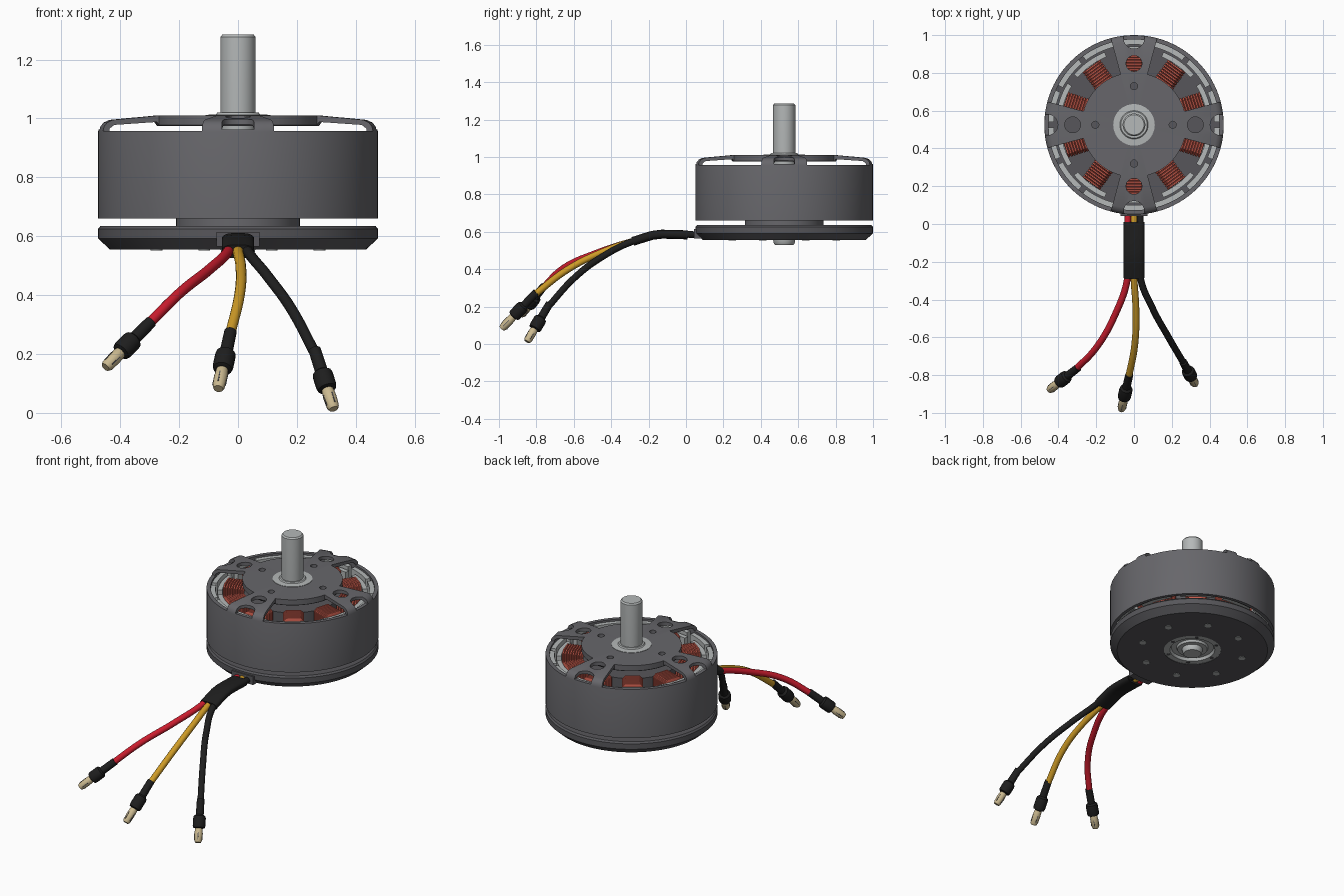
import bpy, bmesh, math
from mathutils import Vector, Matrix

if "Cube" in bpy.data.objects:
    bpy.data.objects.remove(bpy.data.objects["Cube"])

CY = 0.525  # motor axis in y
def mat(name, r, g, b):
    m = bpy.data.materials.new(name)
    m.diffuse_color = (r, g, b, 1)
    m.use_nodes = True
    m.node_tree.nodes["Principled BSDF"].inputs["Base Color"].default_value = m.diffuse_color
    return m
GRAY = mat("bell_gray", .135, .134, .146)
DARK = mat("base_gray", .095, .094, .103)
METAL = mat("light_metal", .46, .48, .48)
COPPER = mat("copper", .60, .11, .075)
RED = mat("red", .60, .012, .027)
YELLOW = mat("yellow", .62, .33, .02)
BLACK = mat("black", .013, .013, .013)
GOLD = mat("gold", .60, .49, .28)

def smooth(ob, angle=35):
    bpy.ops.object.select_all(action='DESELECT')
    ob.select_set(True)
    bpy.context.view_layer.objects.active = ob
    bpy.ops.object.shade_smooth_by_angle(angle=math.radians(angle))

def finish(bm, name, material, loc=(0, CY, 0)):
    bmesh.ops.recalc_face_normals(bm, faces=bm.faces)
    me = bpy.data.meshes.new(name)
    bm.to_mesh(me)
    bm.free()
    me.materials.append(material)
    ob = bpy.data.objects.new(name, me)
    bpy.context.collection.objects.link(ob)
    ob.location = loc
    smooth(ob)
    return ob

def loft(bm, rings, closed=False):
    """Skin a list of point rings; cap the ends unless closed."""
    vs = [[bm.verts.new(p) for p in r] for r in rings]
    n = len(vs[0])
    for a, b in zip(vs, vs[1:] + vs[:1] if closed else vs[1:]):
        for i in range(n):
            j = (i + 1) % n
            bm.faces.new((a[i], a[j], b[j], b[i]))
    if not closed:
        bm.faces.new(vs[0][::-1])
        bm.faces.new(vs[-1])

def circle(r, z, n=96):
    return [(r * math.cos(i * math.tau / n), r * math.sin(i * math.tau / n), z) for i in range(n)]

def lathe(name, profile, material, closed=False, n=96):
    bm = bmesh.new()
    loft(bm, [circle(r, z, n) for r, z in profile], closed)
    return finish(bm, name, material)

def arc(r, a0, a1, n=12, cx=0, cy=0):
    return [(cx + r * math.cos(math.radians(a0 + (a1 - a0) * i / n)),
             cy + r * math.sin(math.radians(a0 + (a1 - a0) * i / n))) for i in range(n + 1)]

def sector(r0, r1, a0, a1):
    return arc(r0, a0, a1) + arc(r1, a1, a0)

def prisms(bm, outline, z0, z1, angles):
    """Extruded outline repeated around the axis."""
    for a in angles:
        rot = Matrix.Rotation(math.radians(a), 3, 'Z')
        loft(bm, [[rot @ Vector((x, y, z)) for x, y in outline] for z in (z0, z1)])

QUARTERS = (0, 90, 180, 270)
SLOTS = [90 + 36 * k for k in range(10)]

# rotor bell: thin wall and domed cap, with windows, holes and slots cut out
bell = lathe("rotor_bell", [(.455, .66), (.475, .66), (.475, .955), (.471, .972), (.46, .986),
                            (.44, .995), (.28, 1.01), (.05, 1.01), (.05, .975), (.275, .975),
                            (.285, .988), (.435, .978), (.452, .965)], GRAY, closed=True)
bm = bmesh.new()
prisms(bm, sector(.277, .6, 15, 75), .957, 1.1, QUARTERS)
prisms(bm, arc(.042, 0, 345, 23, cx=.325), .9, 1.1, QUARTERS)
prisms(bm, arc(.019, 0, 337.5, 15, cx=.205), .9, 1.1, QUARTERS)
prisms(bm, [(.6, .055)] + arc(.055, 90, 270, 10, cx=.458) + [(.6, -.055)], .962, 1.1, QUARTERS)
cutter = finish(bm, "bell_cutter", GRAY)
cutter.hide_render = True
mod = bell.modifiers.new("cut", 'BOOLEAN')
mod.operation = 'DIFFERENCE'
mod.solver = 'EXACT'
mod.object = cutter
bpy.context.view_layer.objects.active = bell
bpy.ops.object.modifier_apply(modifier="cut")
bpy.data.objects.remove(cutter)
smooth(bell)

# shaft and hub collar
lathe("shaft", [(.03, .53), (.05, .53), (.055, .537), (.06, .56), (.06, 1.277), (.053, 1.285)], METAL, n=48)
lathe("hub_collar", [(.11, .99), (.11, 1.012), (.075, 1.014), (.07, 1.02), (.05, 1.02)], METAL, n=64)

# base plate with recessed bearing, and spacer under the stator
lathe("base_plate", [(.165, .555), (.435, .555), (.475, .592), (.475, .625), (.467, .635),
                     (.165, .635)], DARK, closed=True)
lathe("bearing", [(.165, .62), (.165, .557), (.13, .557), (.122, .573), (.092, .573), (.086, .56),
                  (.05, .56), (.05, .62)], METAL, closed=True, n=64)
lathe("stator_spacer", [(.21, .63), (.21, .665)], GRAY)
bm = bmesh.new()
prisms(bm, arc(.02, 0, 337.5, 15, cx=.3), .552, .56, [22.5 + 45 * k for k in range(8)])
finish(bm, "mounting_holes", METAL)
bm = bmesh.new()
prisms(bm, arc(.011, 0, 330, 11, cx=.147), .555, .56, [60 * k for k in range(6)])
finish(bm, "bearing_screws", DARK)

# stator core, teeth and magnets
lathe("stator_core", [(.265, .665), (.265, .925)], DARK)
bm = bmesh.new()
prisms(bm, sector(.388, .415, -14, 14), .69, .93, SLOTS)
prisms(bm, [(.25, -.03), (.395, -.03), (.395, .03), (.25, .03)], .71, .91, SLOTS)
finish(bm, "stator_teeth", METAL)
bm = bmesh.new()
prisms(bm, sector(.425, .458, -11, 11), .68, .945, [90 + 360 / 14 * k for k in range(14)])
finish(bm, "magnets", METAL)

# copper coils: ridged windings stacked outward along each tooth
bm = bmesh.new()
def winding(r, s):
    w, h, c = .058 - s, .135 - s, .018
    pts = [(w, h - c), (w - c, h), (c - w, h), (-w, h - c), (-w, c - h), (c - w, -h), (w - c, -h), (w, c - h)]
    return [Vector((r, y, .812 + z)) for y, z in pts]
for a in SLOTS:
    rot = Matrix.Rotation(math.radians(a), 3, 'Z')
    rings = []
    for k in range(8):
        r = .27 + k * .0145
        rings += [winding(r, .007), winding(r + .003, 0), winding(r + .0105, 0), winding(r + .0135, .007)]
    loft(bm, [[rot @ p for p in ring] for ring in rings])
finish(bm, "copper_coils", COPPER)

# cable exit frame on the base
bm = bmesh.new()
bmesh.ops.create_cube(bm, size=1, matrix=Matrix.Translation((0, .075, .59)) @ Matrix.Diagonal((.145, .065, .05, 1)))
finish(bm, "cable_exit", DARK, (0, 0, 0))

# flat sleeve holding the three wires
bm = bmesh.new()
path = [(.01, .583), (-.06, .586), (-.13, .587), (-.18, .581), (-.23, .566), (-.285, .548)]
rings = []
for i, (y, z) in enumerate(path):
    p, q = path[max(i - 1, 0)], path[min(i + 1, len(path) - 1)]
    t = Vector((q[0] - p[0], q[1] - p[1])).normalized()
    ring = []
    for k in range(24):
        c, s = math.cos(k * math.tau / 24), math.sin(k * math.tau / 24)
        u = .055 * math.copysign(abs(c) ** .7, c)
        v = .024 * math.copysign(abs(s) ** .7, s)
        ring.append((u, y + t.y * v, z - t.x * v))
    rings.append(ring)
loft(bm, rings)
finish(bm, "cable_sleeve", BLACK, (0, 0, 0))

# wires with plugs
def wire(name, material, x0, pts, tip):
    cu = bpy.data.curves.new(name, 'CURVE')
    cu.dimensions = '3D'
    cu.bevel_depth = .018
    cu.bevel_resolution = 4
    cu.use_fill_caps = True
    cu.materials.append(material)
    sp = cu.splines.new('BEZIER')
    pts = [(x0, .09, .583), (x0, -.13, .585), (x0, -.28, .55)] + pts
    sp.bezier_points.add(len(pts) - 1)
    for b, p in zip(sp.bezier_points, pts):
        b.co = p
        b.handle_left_type = b.handle_right_type = 'AUTO'
    ob = bpy.data.objects.new(name, cu)
    bpy.context.collection.objects.link(ob)
    bpy.ops.object.select_all(action='DESELECT')
    ob.select_set(True)
    bpy.context.view_layer.objects.active = ob
    bpy.ops.object.convert(target='MESH')
    smooth(ob)
    # plug: shrink tube, collar and gold pin along the wire's end direction
    start, end = Vector(pts[-1]), Vector(tip)
    d = end - start
    L = d.length
    rot = d.to_track_quat('Z', 'Y')
    sleeve = [(.021, -.03), (.022, .27 * L), (.033, .31 * L), (.035, .36 * L), (.035, .56 * L),
              (.032, .61 * L), (.02, .63 * L)]
    pin = [(.017, .6 * L), (.021, .65 * L), (.023, .78 * L), (.021, .95 * L), (.016, L)]
    for part, prof, m in (("sleeve", sleeve, BLACK), ("pin", pin, GOLD)):
        bm = bmesh.new()
        loft(bm, [circle(r, z, 20) for r, z in prof])
        plug = finish(bm, f"{name}_plug_{part}", m, start)
        plug.rotation_euler = rot.to_euler()
    bm = bmesh.new()
    prisms(bm, [(.018, -.002), (.0235, -.002), (.0235, .002), (.018, .002)], .74 * L, .93 * L, QUARTERS)
    slots = finish(bm, f"{name}_pin_slots", DARK, start)
    slots.rotation_euler = rot.to_euler()

wire("red_wire", RED, -.033, [(-.1, -.48, .485), (-.2, -.655, .405), (-.315, -.775, .29)], (-.45, -.88, .155))
wire("yellow_wire", YELLOW, 0, [(.01, -.45, .49), (.005, -.63, .40), (-.03, -.82, .255)], (-.067, -.985, .082))
wire("black_wire", BLACK, .033, [(.1, -.45, .465), (.18, -.595, .355), (.268, -.745, .19)], (.325, -.85, .013))
